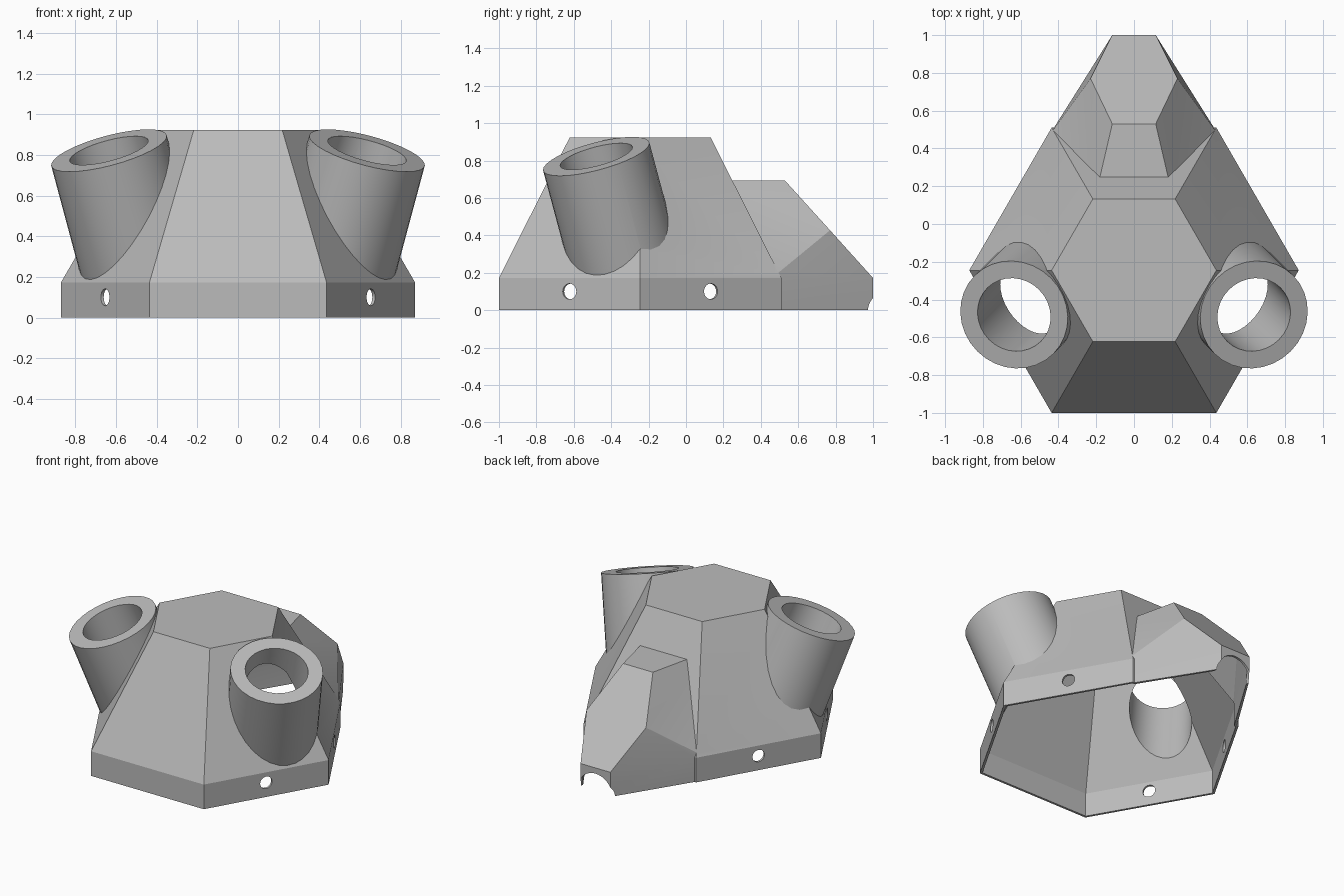
import bpy, bmesh
from math import sin, cos, pi, radians
from mathutils import Vector

cube = bpy.data.objects.get("Cube")
if cube:
    bpy.data.objects.remove(cube, do_unlink=True)

grey = bpy.data.materials.new("plain grey")
grey.use_nodes = True
tone = (0.5, 0.5, 0.5, 1)
grey.diffuse_color = tone
grey.node_tree.nodes["Principled BSDF"].inputs["Base Color"].default_value = tone

WALL = 0.016
CENTRE_Y = -0.245


def hull(name, points):
    """Convex solid around a few points."""
    bm = bmesh.new()
    for p in points:
        bm.verts.new(p)
    res = bmesh.ops.convex_hull(bm, input=bm.verts)
    loose = {g for g in res["geom_interior"] + res["geom_unused"]
             if isinstance(g, bmesh.types.BMVert)}
    bmesh.ops.delete(bm, geom=list(loose), context="VERTS")
    bmesh.ops.dissolve_limit(bm, angle_limit=radians(0.5), verts=bm.verts, edges=bm.edges)
    bmesh.ops.recalc_face_normals(bm, faces=bm.faces)
    mesh = bpy.data.meshes.new(name)
    bm.to_mesh(mesh)
    bm.free()
    mesh.materials.append(grey)
    obj = bpy.data.objects.new(name, mesh)
    bpy.context.collection.objects.link(obj)
    return obj


def rod(name, start, end, radius, sides=32):
    """Cylinder between two points."""
    a, b = Vector(start), Vector(end)
    bpy.ops.mesh.primitive_cylinder_add(
        vertices=sides, radius=radius, depth=(b - a).length, location=(a + b) / 2,
        rotation=(b - a).to_track_quat("Z", "Y").to_euler())
    obj = bpy.context.object
    obj.name = name
    obj.data.materials.append(grey)
    return obj


def combine(target, tool, operation):
    mod = target.modifiers.new("combine", "BOOLEAN")
    mod.operation, mod.solver, mod.object = operation, "EXACT", tool
    bpy.context.view_layer.objects.active = target
    bpy.ops.object.modifier_apply(modifier=mod.name)
    bpy.data.objects.remove(tool, do_unlink=True)


def hex_ring(radius, z):
    return [(radius * cos(i * pi / 3), CENTRE_Y + radius * sin(i * pi / 3), z)
            for i in range(6)]


def hex_body(name, inset, floor):
    r = 0.872 - inset * 1.15
    return hull(name, hex_ring(r, floor) + hex_ring(r, 0.172 - inset * 0.5)
                + hex_ring(0.436 - inset * 0.7, 0.922 - inset))


def nose(name, inset, floor):
    half = [(0.115, 0.53, 0.692), (0.215, 0.1, 0.692), (0.23, 0.77, 0.427),
            (0.115, 1, 0.172), (0.115, 1, floor), (0.455, 0.46, 0.172),
            (0.455, 0.46, floor), (0.3, 0.1, floor)]
    k = 1 - inset * 3
    pts = []
    for x, y, z in half:
        y = 0.5 + (y - 0.5) * (1 - inset * 2) if y > 0.5 else y
        z = z - inset if z > 0 else z
        pts += [(x * k, y, z), (-x * k, y, z)]
    return hull(name, pts)


# Outer solid: hexagonal dome, rear nose and two leaning tubes
shell = hex_body("hollow_housing", 0, -0.1)
combine(shell, nose("rear_nose", 0, -0.15), "UNION")
tubes = []
for s in (-1, 1):
    top = Vector((s * 0.635, -0.48, 0.822))
    lean = Vector((s * 0.268, -0.268, 1))
    tubes.append((top, lean))
    combine(shell, rod("tube", top - lean * 0.7, top, 0.294), "UNION")

# Hollow interior and tube bores
combine(shell, hex_body("dome_cavity", WALL, -0.3), "DIFFERENCE")
combine(shell, nose("nose_cavity", WALL, -0.35), "DIFFERENCE")
for top, lean in tubes:
    combine(shell, rod("bore", top - lean * 0.7, top + lean * 0.2, 0.2), "DIFFERENCE")

# Small holes through the four side walls
for s in (-1, 1):
    for d in (-1, 1):
        mid = Vector((s * 0.654, CENTRE_Y + d * 0.378, 0.1))
        out = Vector((s * 0.866, d * 0.5, 0)) * 0.1
        combine(shell, rod("wall_hole", mid - out, mid + out, 0.042, 24), "DIFFERENCE")

# Arched notch at the rear, then a level underside
combine(shell, rod("arch", (0, 0.85, 0), (0, 1.2, 0), 0.132, 48), "DIFFERENCE")
bpy.ops.mesh.primitive_cube_add(size=4, location=(0, 0, -2))
combine(shell, bpy.context.object, "DIFFERENCE")

bpy.ops.object.select_all(action="DESELECT")
shell.select_set(True)
bpy.context.view_layer.objects.active = shell
bpy.ops.object.shade_smooth_by_angle(angle=radians(20))
